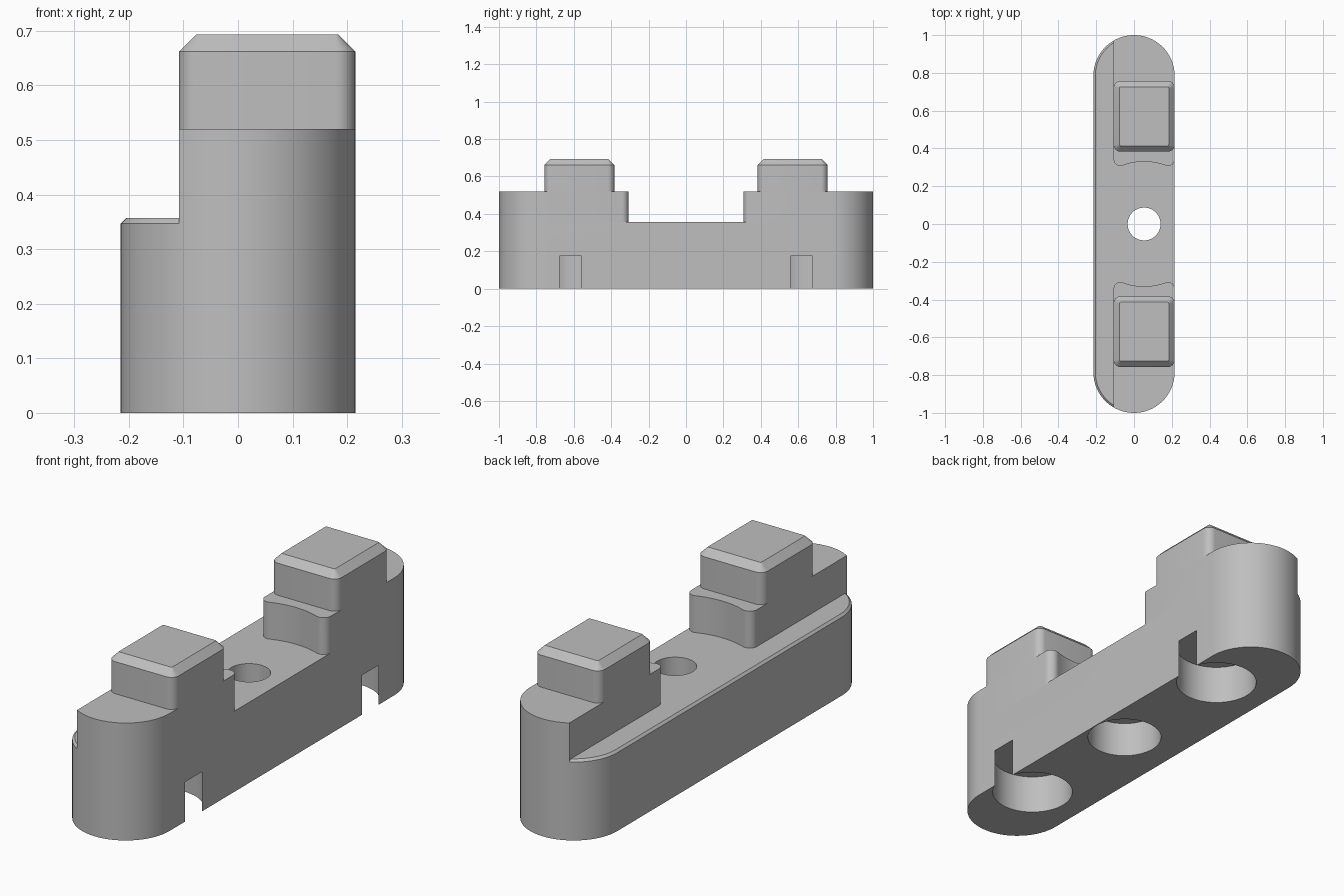
import bpy, bmesh
from math import sin, cos, pi, atan2, sqrt

old = bpy.data.objects.get("Cube")
if old:
    bpy.data.objects.remove(old, do_unlink=True)

HALF_W, HALF_L = 0.215, 1.0      # plan outline
LEDGE_X, LEDGE_Z = -0.108, 0.357  # long ledge beside the blocks
STEP_Z, TOP_Z = 0.52, 0.693
CX = (LEDGE_X + HALF_W) / 2       # common centre line of posts and holes
HOLE_Y = 0.618

grey = bpy.data.materials.new("plain grey")
grey.use_nodes = True
colour = (0.52, 0.52, 0.52, 1)
grey.diffuse_color = colour
grey.node_tree.nodes["Principled BSDF"].inputs["Base Color"].default_value = colour


def arc(cx, cy, r, a0, a1, n):
    return [(cx + r * cos(a0 + (a1 - a0) * i / n),
             cy + r * sin(a0 + (a1 - a0) * i / n)) for i in range(n + 1)]


def loft(name, sections, bottom=True):
    """Solid through matching outlines, given as (outline, z) pairs."""
    bm = bmesh.new()
    rings = [[bm.verts.new((x, y, z)) for x, y in pts] for pts, z in sections]
    n = len(rings[0])
    for low, high in zip(rings, rings[1:]):
        for i in range(n):
            j = (i + 1) % n
            bm.faces.new((low[i], low[j], high[j], high[i]))
    bm.faces.new(rings[-1])
    if bottom:
        bm.faces.new(rings[0][::-1])
        bmesh.ops.recalc_face_normals(bm, faces=bm.faces)
    mesh = bpy.data.meshes.new(name)
    bm.to_mesh(mesh)
    bm.free()
    obj = bpy.data.objects.new(name, mesh)
    bpy.context.collection.objects.link(obj)
    mesh.materials.append(grey)
    return obj


def activate(obj):
    bpy.ops.object.select_all(action='DESELECT')
    obj.select_set(True)
    bpy.context.view_layer.objects.active = obj


def combine(target, other, operation):
    mod = target.modifiers.new("combine", 'BOOLEAN')
    mod.operation, mod.solver, mod.object = operation, 'EXACT', other
    other.hide_render = True
    activate(target)
    bpy.ops.object.modifier_apply(modifier=mod.name)
    bpy.data.objects.remove(other, do_unlink=True)


def stadium(inset=0.0):
    c = HALF_L - HALF_W
    r = HALF_W - inset
    return arc(0, c, r, 0, pi, 32) + arc(0, -c, r, pi, 2 * pi, 32)


def rounded_rect(cx, cy, hx, hy, r):
    pts = []
    for k, (sx, sy) in enumerate([(1, 1), (-1, 1), (-1, -1), (1, -1)]):
        pts += arc(cx + sx * (hx - r), cy + sy * (hy - r), r,
                   k * pi / 2, (k + 1) * pi / 2, 8)
    return pts


def rectangle(x0, x1, y0, y1):
    return [(x0, y0), (x1, y0), (x1, y1), (x0, y1)]


def prism(name, outline, z0, z1):
    return loft(name, [(outline, z0), (outline, z1)])


# Raised blocks: full-height outline, trimmed along the ledge
blocks = prism("end_blocks", stadium(), 0, STEP_Z)
combine(blocks, prism("ledge_cutter", rectangle(-0.5, LEDGE_X, -1.2, 1.2), -0.1, 1), 'DIFFERENCE')

# Middle gap: ends hollowed around the centre hole, with rounded corners
R, r = 0.33, 0.035
corner_x = LEDGE_X + r
corner_y = sqrt((R + r) ** 2 - (CX - corner_x) ** 2)
lean = atan2(corner_y, CX - corner_x)
left = arc(corner_x, corner_y, r, pi, 2 * pi - lean, 10)
right = [(2 * CX - x, y) for x, y in reversed(left)]
hollow = arc(CX, 0, R, pi - lean, lean, 16)[1:-1]
edge = [(-0.3, corner_y)] + left + hollow + right + [(0.3, corner_y)]
gap = edge + [(x, -y) for x, y in reversed(edge)]
combine(blocks, prism("gap_cutter", gap[::-1], LEDGE_Z, 1), 'DIFFERENCE')

# Base with a small chamfer, joined to the blocks
ch = 0.01
body = loft("body", [(stadium(), 0), (stadium(), LEDGE_Z - ch), (stadium(ch), LEDGE_Z)])
combine(body, blocks, 'UNION')


# Round sockets underneath and the centre through hole
def bore(y, radius, z1):
    circle = arc(CX, y, radius, 0, 2 * pi, 64)[:-1]
    combine(body, prism("bore_cutter", circle, -0.1, z1), 'DIFFERENCE')


for side in (-1, 1):
    bore(side * HOLE_Y, 0.172, 0.175)
bore(0, 0.158, 0.16)
bore(0, 0.087, 1)

# Chamfered posts on the blocks
hx, hy, bevel = (HALF_W - LEDGE_X) / 2, 0.187, 0.031
posts = []
for side, label in ((-1, "front_post"), (1, "back_post")):
    y = side * 0.57
    wide = rounded_rect(CX, y, hx, hy, 0.036)
    small = rounded_rect(CX, y, hx - bevel, hy - bevel, 0.006)
    posts.append(loft(label, [(wide, STEP_Z), (wide, TOP_Z - bevel), (small, TOP_Z)], bottom=False))

for obj in [body] + posts:
    activate(obj)
    bpy.ops.object.shade_smooth_by_angle(angle=pi / 6)
